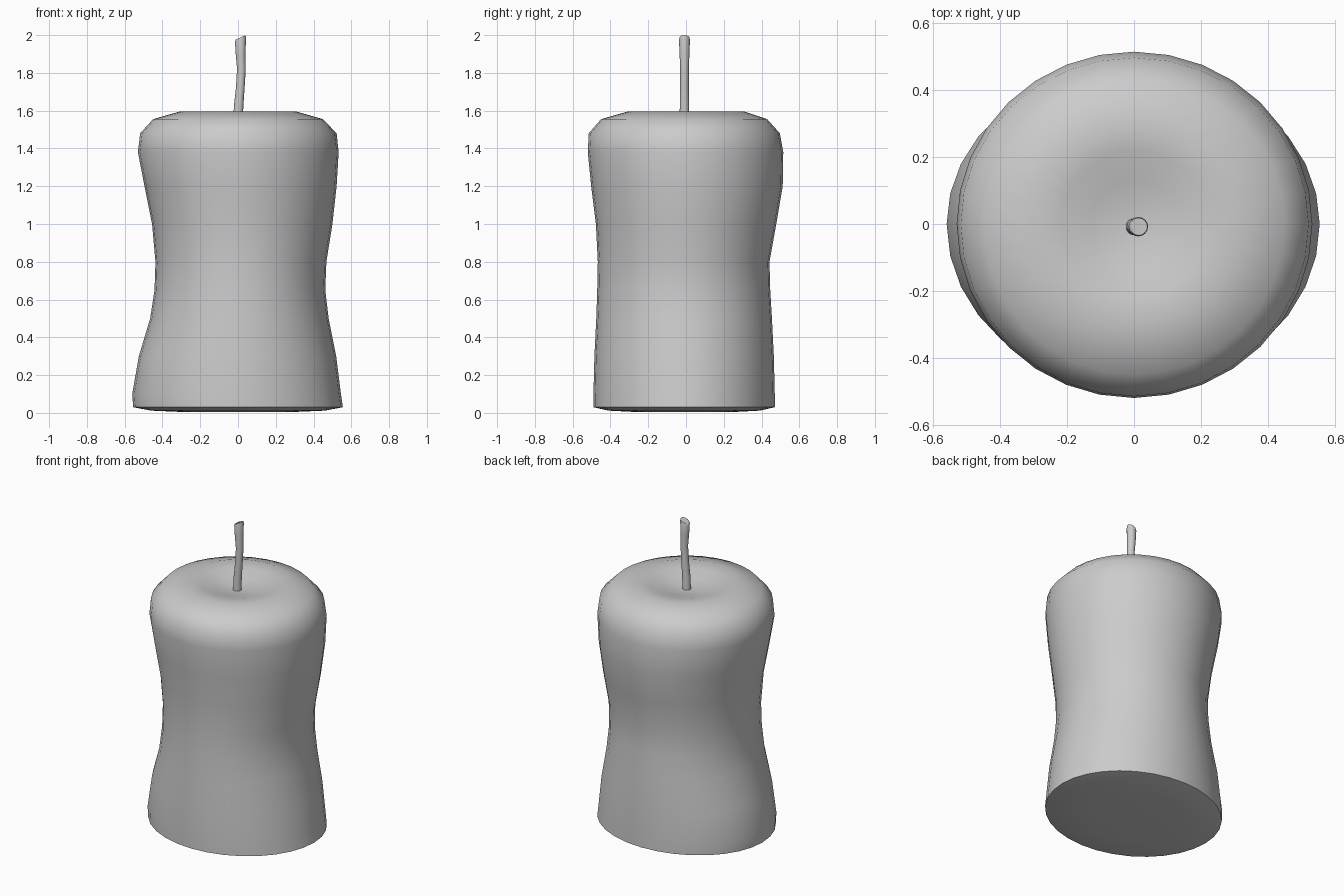
import bpy, bmesh, math


def loft(name, rings, n, angle):
    """Skin closed rings of points, capping both ends."""
    bm = bmesh.new()
    loops = [[bm.verts.new(p) for p in ring] for ring in rings]
    for a, b in zip(loops, loops[1:]):
        for i in range(n):
            j = (i + 1) % n
            bm.faces.new((a[i], a[j], b[j], b[i]))
    bm.faces.new(loops[0][::-1])
    bm.faces.new(loops[-1])
    me = bpy.data.meshes.new(name)
    bm.to_mesh(me)
    bm.free()
    ob = bpy.data.objects.new(name, me)
    bpy.context.collection.objects.link(ob)
    bpy.context.view_layer.objects.active = ob
    ob.select_set(True)
    bpy.ops.object.shade_smooth_by_angle(angle=math.radians(angle))
    ob.select_set(False)
    return ob


def oval(z, left, right, front, back, n=32):
    """Ring with a separate radius towards each side."""
    ring = []
    for i in range(n):
        c, s = math.cos(math.tau * i / n), math.sin(math.tau * i / n)
        ring.append((c * (right if c > 0 else left), s * (back if s > 0 else front), z))
    return ring


# Wax body: height, then reach to left, right, front, back
profile = [
    (0.005, 0.30, 0.30, 0.27, 0.26),
    (0.012, 0.46, 0.46, 0.41, 0.39),
    (0.03, 0.555, 0.555, 0.49, 0.47),
    (0.10, 0.56, 0.545, 0.49, 0.47),
    (0.30, 0.525, 0.52, 0.485, 0.465),
    (0.50, 0.465, 0.48, 0.475, 0.455),
    (0.65, 0.442, 0.462, 0.47, 0.446),
    (0.80, 0.437, 0.468, 0.467, 0.442),
    (1.00, 0.455, 0.50, 0.477, 0.478),
    (1.20, 0.495, 0.522, 0.502, 0.512),
    (1.38, 0.53, 0.533, 0.52, 0.515),
    (1.48, 0.518, 0.522, 0.515, 0.497),
    (1.555, 0.45, 0.45, 0.45, 0.43),
    (1.595, 0.31, 0.31, 0.31, 0.31),
    # sunken top
    (1.585, 0.22, 0.22, 0.22, 0.22),
    (1.56, 0.13, 0.13, 0.13, 0.13),
    (1.545, 0.04, 0.04, 0.04, 0.04),
]
loft("candle_body", [oval(*p) for p in profile], 32, 75)

# Wick: height, x centre, radius, slant of the ring
wick = [(1.50, 0.0, 0.026, 0), (1.62, 0.003, 0.025, 0), (1.72, 0.012, 0.023, 0),
        (1.82, 0.018, 0.023, 0), (1.90, 0.014, 0.026, 0.1),
        (1.975, 0.013, 0.029, 0.4), (1.988, 0.014, 0.026, 0.45)]
rings = []
for z, x, r, slant in wick:
    ring = []
    for i in range(16):
        c, s = math.cos(math.tau * i / 16), math.sin(math.tau * i / 16)
        ring.append((x + r * c, -0.008 + r * s, z + slant * r * c))
    rings.append(ring)
loft("wick", rings, 16, 50)
